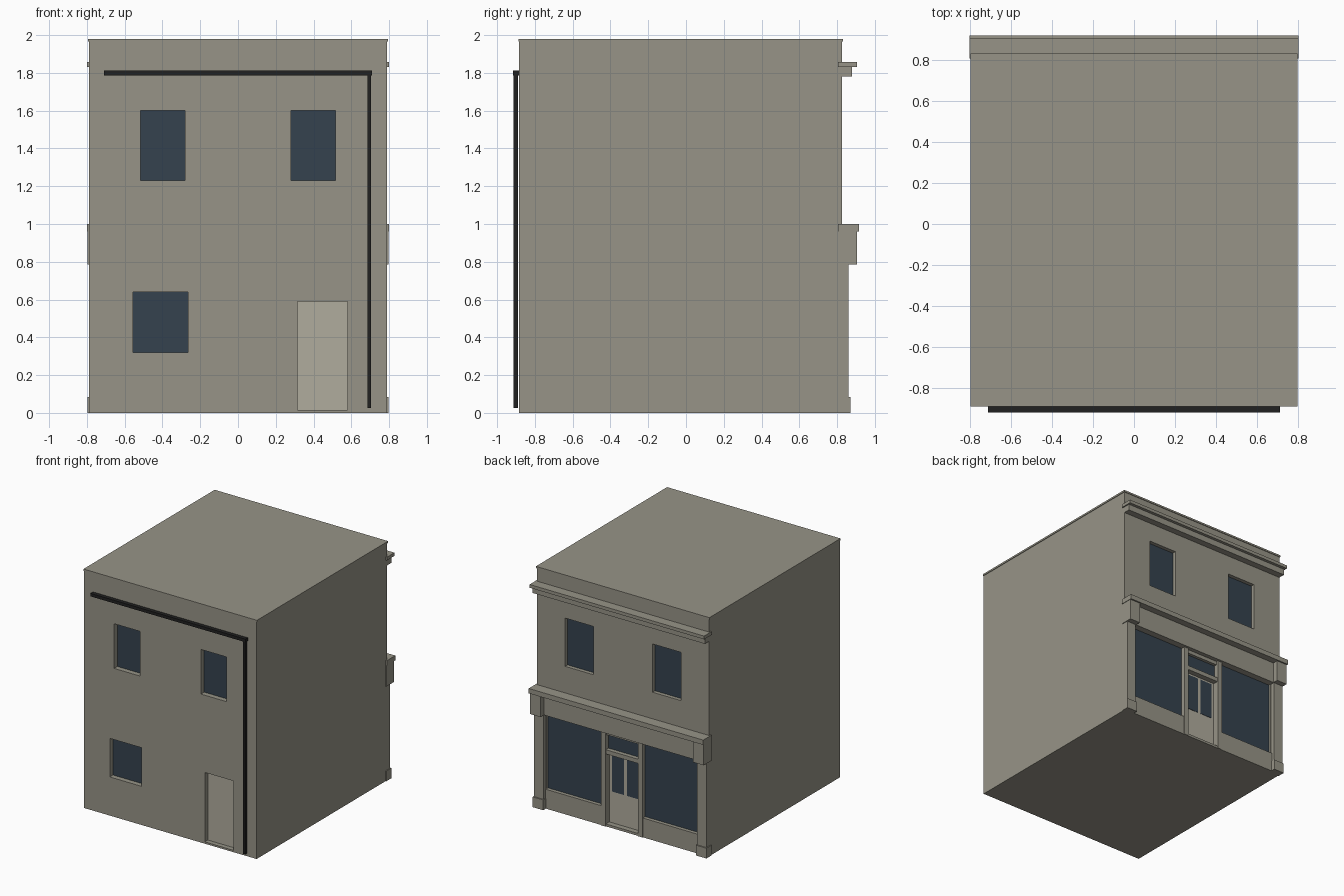
import bpy
import bmesh

cube = bpy.data.objects.get("Cube")
if cube:
    bpy.data.objects.remove(cube, do_unlink=True)


def material(name, rgb):
    linear = [((c / 255 + 0.055) / 1.055) ** 2.4 for c in rgb]
    m = bpy.data.materials.new(name)
    m.use_nodes = True
    m.diffuse_color = (*linear, 1)
    for n in m.node_tree.nodes:
        if n.type == 'BSDF_PRINCIPLED':
            n.inputs["Base Color"].default_value = (*linear, 1)
    return m


STONE = material("warm grey stone", (151, 148, 135))
DOOR = material("pale door paint", (176, 172, 158))
GLASS = material("dark blue glass", (53, 66, 78))
IRON = material("black iron", (33, 33, 33))


def boxes(name, mat, *spans):
    """One object made of boxes, each given as (x0, x1, y0, y1, z0, z1)."""
    bm = bmesh.new()
    for x0, x1, y0, y1, z0, z1 in spans:
        vs = bmesh.ops.create_cube(bm, size=1)["verts"]
        for v in vs:
            v.co.x = x1 if v.co.x > 0 else x0
            v.co.y = y1 if v.co.y > 0 else y0
            v.co.z = z1 if v.co.z > 0 else z0
    me = bpy.data.meshes.new(name)
    bm.to_mesh(me)
    bm.free()
    me.materials.append(mat)
    ob = bpy.data.objects.new(name, me)
    bpy.context.collection.objects.link(ob)
    return ob


def pair(x0, x1, *rest):
    """A span and its mirror image across x = 0."""
    return (x0, x1, *rest), (-x1, -x0, *rest)


W, YARD, STREET, TOP = 0.79, -0.885, 0.825, 1.98

# Openings as (x0, x1, z0, z1)
yard_windows = [(-0.515, -0.28, 1.23, 1.6), (0.28, 0.515, 1.23, 1.6),
                (-0.555, -0.265, 0.32, 0.64)]
yard_door = (0.315, 0.58, 0.015, 0.59)
street_windows = [(-0.53, -0.27, 1.22, 1.62), (0.27, 0.53, 1.22, 1.62)]

# Main walls with the openings cut in
walls = boxes("walls", STONE, (-W, W, YARD, STREET, 0, TOP - 0.015))
cuts = [(a, b, YARD - 0.1, YARD + 0.05, c, d) for a, b, c, d in yard_windows + [yard_door]]
cuts += [(a, b, STREET - 0.04, STREET + 0.1, c, d) for a, b, c, d in street_windows]
cuts.append((-0.7, 0.7, STREET - 0.06, STREET + 0.1, -0.1, 0.79))
cutter = boxes("opening_cutter", STONE, *cuts)
cutter.hide_render = True
mod = walls.modifiers.new("openings", 'BOOLEAN')
mod.operation = 'DIFFERENCE'
mod.solver = 'EXACT'
mod.object = cutter
bpy.context.view_layer.objects.active = walls
bpy.ops.object.modifier_apply(modifier=mod.name)
bpy.data.objects.remove(cutter, do_unlink=True)

# Roof slab
boxes("roof", STONE, (-W - 0.005, W + 0.005, YARD - 0.003, STREET + 0.005, TOP - 0.015, TOP))

# Yard side panes and door
boxes("yard_window_panes", GLASS,
      *[(a, b, YARD + 0.042, YARD + 0.055, c, d) for a, b, c, d in yard_windows])
a, b, c, d = yard_door
boxes("yard_door", DOOR, (a, b, YARD + 0.04, YARD + 0.055, c, d))

# Street side upper panes
boxes("street_window_panes", GLASS,
      *[(a, b, STREET - 0.045, STREET - 0.032, c, d) for a, b, c, d in street_windows])

# Upper cornice in two steps
boxes("upper_cornice", STONE,
      (-W, W, STREET - 0.02, 0.88, 1.78, 1.83),
      (-W - 0.01, W + 0.01, STREET - 0.02, 0.905, 1.83, 1.857))

# Shop cornice, fascia and end brackets
boxes("shop_cornice", STONE, (-W - 0.01, W + 0.01, STREET - 0.02, 0.917, 0.96, 1.0))
boxes("shop_fascia", STONE, (-0.72, 0.72, STREET - 0.06, 0.86, 0.785, 0.96))
boxes("fascia_brackets", STONE, *pair(0.7, W + 0.006, STREET - 0.02, 0.905, 0.785, 0.96))

# End pilasters with plinths
boxes("shop_pilasters", STONE, *pair(0.705, W, STREET - 0.06, 0.86, 0, 0.785))
boxes("pilaster_plinths", STONE, *pair(0.7, W + 0.006, STREET - 0.02, 0.87, 0, 0.085))

# Display windows over low sills, framed by door posts
boxes("display_sills", STONE, *pair(0.19, 0.71, STREET - 0.065, 0.835, 0, 0.16))
boxes("display_panes", GLASS, *pair(0.19, 0.71, STREET - 0.065, 0.805, 0.16, 0.785))
boxes("door_posts", STONE, *pair(0.15, 0.19, STREET - 0.065, 0.84, 0, 0.785))

# Shop entrance
DEPTH = STREET - 0.065
boxes("transom_bar", STONE, (-0.15, 0.15, DEPTH, 0.835, 0.6, 0.635),
      (-0.15, 0.15, DEPTH, 0.825, 0.755, 0.785))
boxes("transom_pane", GLASS, (-0.15, 0.15, DEPTH, 0.8, 0.635, 0.755))
boxes("entrance_step", STONE, (-0.15, 0.15, DEPTH, 0.835, 0, 0.02))
boxes("shop_door", DOOR, (-0.15, 0.15, DEPTH, 0.79, 0.02, 0.6))
boxes("shop_door_panes", GLASS, *pair(0.015, 0.125, 0.785, 0.793, 0.28, 0.585))

# Rain gutter and downpipe on the yard wall
boxes("gutter", IRON, (-0.71, 0.71, -0.917, YARD + 0.005, 1.787, 1.812))
boxes("downpipe", IRON, (0.685, 0.705, -0.912, -0.89, 0.025, 1.79))
